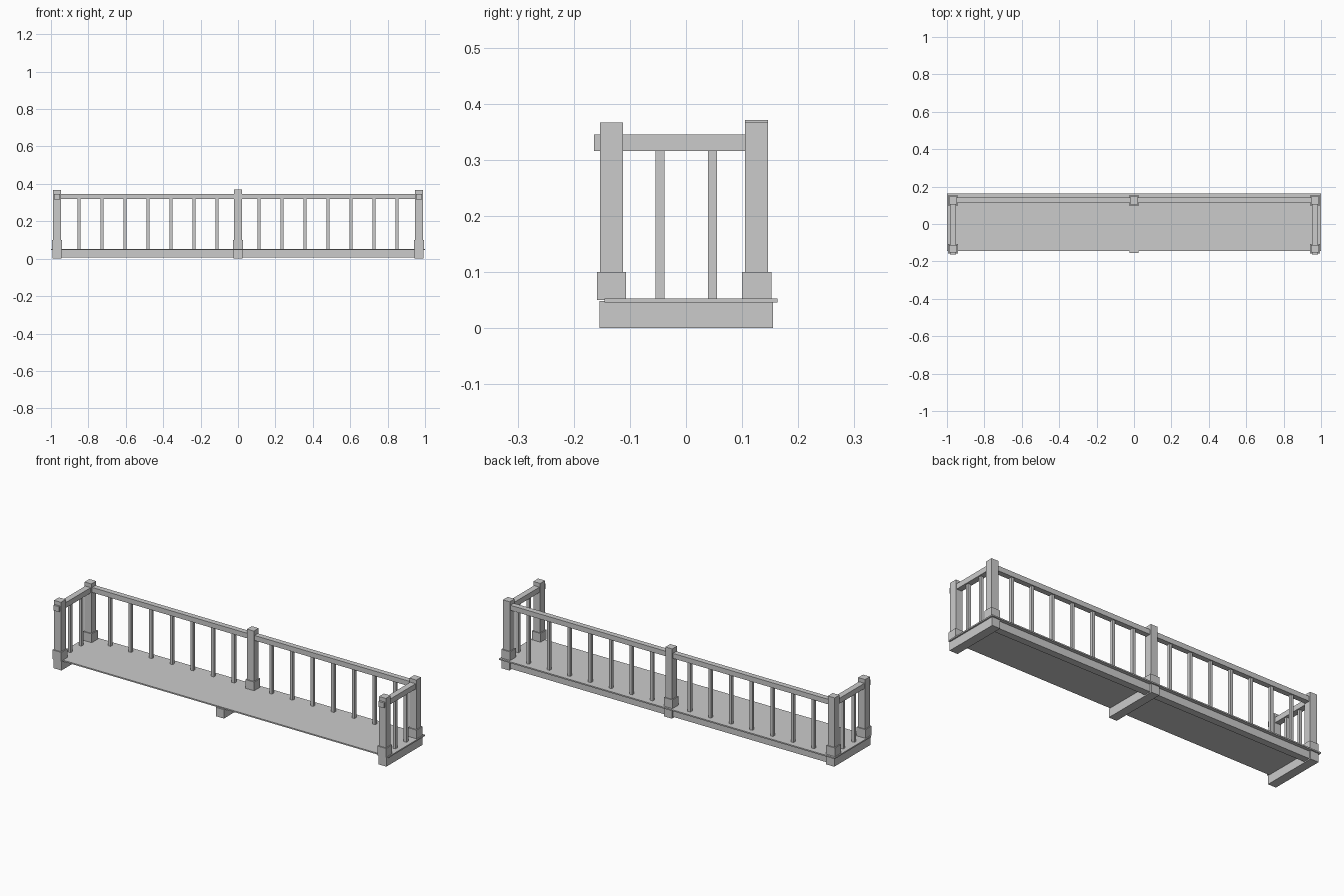
import bpy, bmesh
from mathutils import Vector

if "Cube" in bpy.data.objects:
    bpy.data.objects.remove(bpy.data.objects["Cube"])


def box(name, x, y, z):
    """Box from (min, max) ranges on each axis."""
    bm = bmesh.new()
    bmesh.ops.create_cube(bm, size=1)
    lo, hi = Vector((x[0], y[0], z[0])), Vector((x[1], y[1], z[1]))
    mid, size = (lo + hi) / 2, hi - lo
    for v in bm.verts:
        v.co = Vector([v.co[i] * size[i] + mid[i] for i in range(3)])
    me = bpy.data.meshes.new(name)
    bm.to_mesh(me)
    bm.free()
    ob = bpy.data.objects.new(name, me)
    bpy.context.collection.objects.link(ob)
    return ob


def around(c, half):
    return (c - half, c + half)


END_X, BACK_Y, FRONT_Y = 0.968, 0.126, -0.133
DECK_TOP = 0.053


def post(name, x, y, top):
    box(name, around(x, 0.0205), around(y, 0.0205), (0.05, top))
    box(name + "_base", around(x, 0.026), around(y, 0.026), (0.05, 0.1))


# Thin floor, cross joists and the long beam under the back edge
box("deck", (-1, 1), (-0.145, 0.163), (0.046, DECK_TOP))
for label, x in (("left", -END_X), ("middle", 0), ("right", END_X)):
    box(label + "_joist", around(x, 0.024), (-0.154, 0.155), (0, 0.048))
box("back_beam", (-END_X, END_X), (0.107, 0.145), (0.006, 0.047))

# Posts with square bases
post("middle_back_post", 0, BACK_Y, 0.371)
for label, s in (("left", -1), ("right", 1)):
    x = s * END_X
    post(label + "_back_post", x, BACK_Y, 0.366)
    post(label + "_front_post", x, FRONT_Y, 0.366)

    # Side rail runs through the front post
    box(label + "_side_rail", around(x, 0.016), (-0.164, BACK_Y), (0.316, 0.345))
    for i, y in enumerate((-0.046, 0.047)):
        box(f"{label}_side_baluster_{i}", around(x, 0.008), around(y, 0.008), (0.05, 0.32))

    # Seven balusters in each half of the back railing
    for i in range(7):
        box(f"{label}_back_baluster_{i}", around(s * (0.112 + 0.123 * i), 0.008),
            around(BACK_Y, 0.008), (0.05, 0.32))

# Long back handrail
box("back_rail", (-END_X, END_X), around(BACK_Y, 0.0145), (0.318, 0.345))
